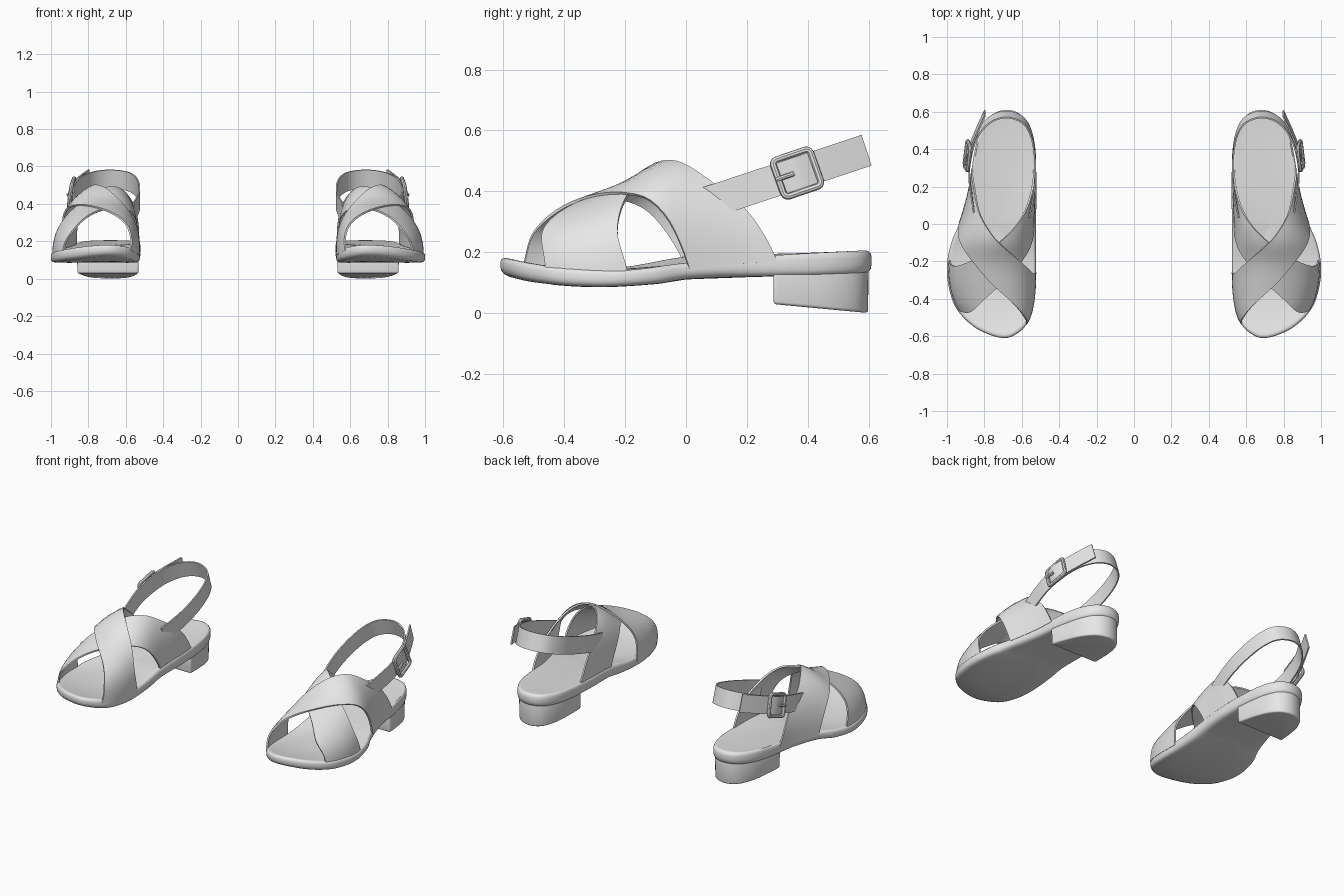
import bpy, bmesh, math
from mathutils import Vector, Matrix

if "Cube" in bpy.data.objects:
    bpy.data.objects.remove(bpy.data.objects["Cube"])

grey = bpy.data.materials.new("grey leather")
grey.diffuse_color = (0.8, 0.8, 0.8, 1)
grey.use_nodes = True
grey.node_tree.nodes["Principled BSDF"].inputs["Base Color"].default_value = grey.diffuse_color
parts = []


def interp(tab, x):
    """Smooth 1D interpolation through (x, value) pairs."""
    x = min(max(x, tab[0][0]), tab[-1][0])
    i = max(k for k in range(len(tab) - 1) if tab[k][0] <= x)

    def slope(k):
        a, b = tab[max(k - 1, 0)], tab[min(k + 1, len(tab) - 1)]
        return (b[1] - a[1]) / (b[0] - a[0])
    (x0, y0), (x1, y1) = tab[i], tab[i + 1]
    d = x1 - x0
    t = (x - x0) / d
    return ((2*t**3 - 3*t*t + 1) * y0 + (t**3 - 2*t*t + t) * d * slope(i)
            + (3*t*t - 2*t**3) * y1 + (t**3 - t*t) * d * slope(i + 1))


def spline(pts, n, closed=False):
    """Catmull-Rom path through points."""
    pts = [Vector(p) for p in pts]
    m, out = len(pts), []
    for i in range(m if closed else m - 1):
        idx = [i - 1, i, i + 1, i + 2]
        a, b, c, d = [pts[k % m] if closed else pts[min(max(k, 0), m - 1)] for k in idx]
        for s in range(n):
            t = s / n
            out.append(0.5 * (2*b + (c - a)*t + (2*a - 5*b + 4*c - d)*t*t + (3*b - a - 3*c + d)*t**3))
    if not closed:
        out.append(pts[-1])
    return out


def finish(ob, solid=0, bevel=0):
    ob.data.materials.clear()
    ob.data.materials.append(grey)
    if solid:
        m = ob.modifiers.new("thickness", 'SOLIDIFY')
        m.thickness, m.offset = solid, 0
    if bevel:
        m = ob.modifiers.new("bevel", 'BEVEL')
        m.width, m.segments, m.limit_method, m.angle_limit = bevel, 3, 'ANGLE', math.radians(40)
    bpy.ops.object.select_all(action='DESELECT')
    ob.select_set(True)
    bpy.context.view_layer.objects.active = ob
    bpy.ops.object.convert(target='MESH')
    bpy.ops.object.shade_smooth_by_angle(angle=math.radians(40))
    parts.append(bpy.context.object)


def grid(name, rows, wrap=False, caps=False, **kw):
    """Skin a list of point rows into a mesh."""
    bm = bmesh.new()
    vs = [[bm.verts.new(p) for p in r] for r in rows]
    n = len(rows[0])
    for a, b in zip(vs, vs[1:]):
        for j in range(n if wrap else n - 1):
            k = (j + 1) % n
            bm.faces.new((a[j], a[k], b[k], b[j]))
    if caps:
        bm.faces.new(vs[0])
        bm.faces.new(vs[-1])
    bmesh.ops.recalc_face_normals(bm, faces=bm.faces)
    me = bpy.data.meshes.new(name)
    bm.to_mesh(me)
    bm.free()
    ob = bpy.data.objects.new(name, me)
    bpy.context.collection.objects.link(ob)
    finish(ob, **kw)


def tube(name, pts, r, closed):
    cu = bpy.data.curves.new(name, 'CURVE')
    cu.dimensions, cu.bevel_depth, cu.bevel_resolution, cu.use_fill_caps = '3D', r, 2, True
    sp = cu.splines.new('POLY')
    sp.points.add(len(pts) - 1)
    for p, q in zip(sp.points, pts):
        p.co = (*q, 1)
    sp.use_cyclic_u = closed
    ob = bpy.data.objects.new(name, cu)
    bpy.context.collection.objects.link(ob)
    finish(ob)


# Sole outline and its height profiles along y
outline = spline([(.70, -.61), (.84, -.56), (.945, -.46), (.99, -.34), (1.0, -.22), (.977, -.1),
                  (.936, 0), (.885, .18), (.858, .36), (.825, .49), (.765, .58), (.68, .61),
                  (.60, .58), (.55, .49), (.528, .36), (.52, .18), (.525, 0), (.524, -.22),
                  (.53, -.38), (.555, -.5), (.61, -.575)], 5, True)
TOP = [(-.61, .185), (-.47, .157), (-.3, .142), (-.18, .142), (0, .165), (.3, .19), (.61, .207)]
BOTTOM = [(-.61, .125), (-.5, .1), (-.3, .085), (-.1, .095), (0, .11), (.28, .12), (.61, .125)]
centre = Vector((.73, 0))


def edges(y):
    xs = []
    for a, b in zip(outline, outline[1:] + outline[:1]):
        if (a.y - y) * (b.y - y) <= 0 and a.y != b.y:
            xs.append(a.x + (b.x - a.x) * (y - a.y) / (b.y - a.y))
    return min(xs), max(xs)


def sole_ring(inset, scale, t):
    ring = []
    for p in outline:
        d = p - centre
        q = centre + d * (1 - inset / d.length) * scale
        arch = .02 * min(max((.70 - q.x) / .15, 0), 1) * math.exp(-(q.y / .25) ** 2)
        lo, hi = interp(BOTTOM, q.y), interp(TOP, q.y) + arch
        ring.append((q.x, q.y, lo + (hi - lo) * t))
    return ring


grid("sole", [sole_ring(*a) for a in (
    (.03, .03, 0), (.03, .4, 0), (.03, .75, 0), (.03, 1, .02), (.012, 1, .1), (.003, 1, .25), (0, 1, .45),
    (0, 1, .7), (.003, 1, .86), (.01, 1, .96), (.02, 1, 1), (.03, 1, .99), (.03, .8, .96),
    (.03, .5, .94), (.03, .03, .94))], wrap=True, caps=True)

# Heel block: the back of the outline, cut straight across
y_cut = .28
xa, xb = edges(y_cut)
back = [(xb, y_cut)] + [tuple(p) for p in outline if p.y > y_cut + .01] + [(xa, y_cut)]


def heel_ring(inset, top):
    out = []
    for x, y in back:
        d = Vector((x - .69, y - .43))
        q = Vector((.69, .43)) + d * (1 - inset / d.length)
        z = .155 if top else .03 - .03 * (q.y - y_cut) / .32
        out.append((q.x, q.y, z))
    return out


grid("heel", [heel_ring(.012, False), heel_ring(.01, True)], wrap=True, caps=True, bevel=.012)

# Crossed upper straps, laid over an arched foot shape
RIDGE = [(-.54, .3), (-.45, .33), (-.345, .365), (-.2, .42), (-.1, .48), (0, .505), (.3, .48)]


def foot(u, y, lift):
    xi, xo = edges(y)
    xi, xo = xi + .012 - lift, xo - .012 + lift
    zb = interp(TOP, y) - .02
    th = math.pi * u
    f = ((1 - math.cos(th)) / 2) ** 1.2
    return (xi + (xo - xi) * f, y, zb + (interp(RIDGE, y) + lift - zb) * max(math.sin(th), 0) ** .85)


def upper(name, front, rear, lift):
    rows = []
    for i in range(33):
        u = i / 32
        a, b = interp(front, u), interp(rear, u)
        rows.append([foot(u, a + (b - a) * j / 8, lift) for j in range(9)])
    grid(name, rows, solid=.01)


upper("over_strap",
      [(0, -.535), (.25, -.49), (.5, -.35), (.67, -.2), (.85, -.07), (1, .01)],
      [(0, -.26), (.15, -.265), (.3, -.21), (.5, -.1), (.7, .05), (.85, .2), (1, .3)], .009)
upper("under_strap",
      [(0, 0), (.15, -.1), (.3, -.2), (.5, -.34), (.75, -.465), (1, -.46)],
      [(0, .3), (.15, .2), (.3, .05), (.5, -.1), (.67, -.19), (.85, -.225), (1, -.19)], 0)


# Sling band around the back of the ankle, rising towards the back
def band(name, path):
    w = Vector((0, -.31, .95)) * .053
    rows = []
    for x, y in spline(path, 6):
        c = Vector((x, y, .39 + .33 * (y - .155)))
        rows.append([c - w, c, c + w])
    grid(name, rows, solid=.008)


band("sling_band", [(.85, .05), (.868, .15), (.882, .28), (.865, .4), (.83, .49), (.765, .56), (.68, .585),
                    (.595, .555), (.55, .48), (.53, .37), (.528, .25), (.54, .15), (.56, .05)])
band("band_free_end", [(.884, .3), (.893, .36), (.872, .42), (.835, .51), (.797, .592)])

# Buckle frame and prong
mid = Vector((.89, .365, .46))
t = Vector((-.12, .94, .32)).normalized()
w = Vector((-.12, -.32, .94))
w = (w - t * w.dot(t)).normalized()
n = t.cross(w)
frame = []
for cx, cy, a0 in ((1, 1, 0), (-1, 1, 90), (-1, -1, 180), (1, -1, 270)):
    for k in range(4):
        a = math.radians(a0 + 30 * k)
        frame.append(mid + t * (.05 * cx + .015 * math.cos(a)) + w * (.049 * cy + .015 * math.sin(a)))
tube("buckle_frame", frame, .011, True)
tube("buckle_prong", [mid - t * .07 + n * .006, mid - t * .04 + n * .014, mid - t * .012 + n * .008], .008, False)

# Second sandal, mirrored
for ob in list(parts):
    twin = ob.copy()
    twin.data = ob.data.copy()
    twin.name = ob.name + "_left"
    twin.data.transform(Matrix.Scale(-1, 4, (1, 0, 0)))
    twin.data.flip_normals()
    bpy.context.collection.objects.link(twin)
